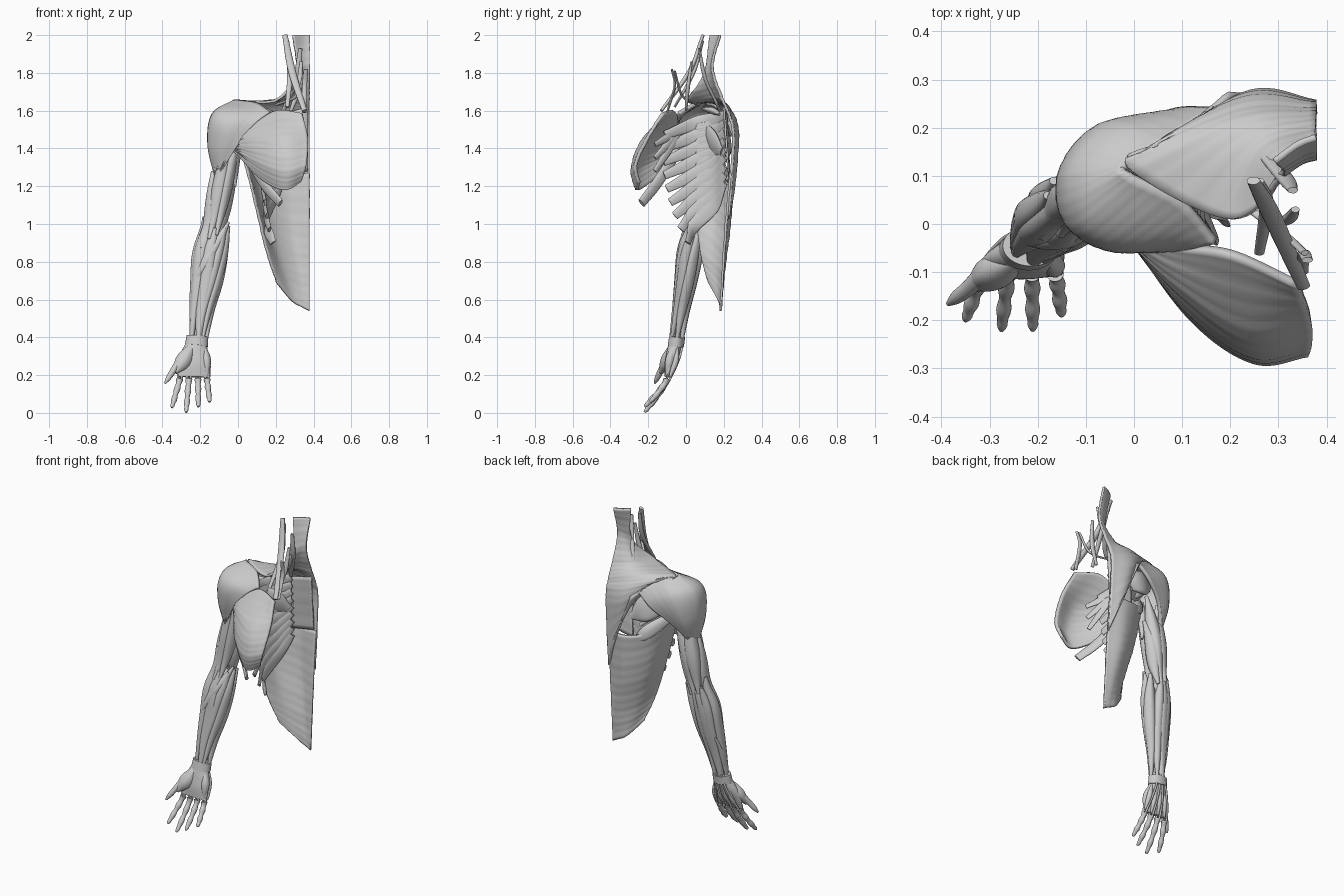
import bpy, bmesh, math
from mathutils import Vector


def spline(pts, n):
    """Catmull-Rom resampling of equal-length tuples, n steps per span."""
    pts = [tuple(p) for p in pts]
    ext = [tuple(2 * a - b for a, b in zip(pts[0], pts[1]))] + pts + \
          [tuple(2 * a - b for a, b in zip(pts[-1], pts[-2]))]
    out = []
    for i in range(1, len(ext) - 2):
        for k in range(n):
            t = k / n
            out.append(tuple(0.5 * (2 * b + (c - a) * t + (2 * a - 5 * b + 4 * c - d) * t * t
                                    + (3 * b - a - 3 * c + d) * t ** 3)
                             for a, b, c, d in zip(*ext[i - 1:i + 3])))
    return out + [pts[-1]]


def finish(name, bm):
    bmesh.ops.recalc_face_normals(bm, faces=bm.faces)
    me = bpy.data.meshes.new(name)
    bm.to_mesh(me)
    bm.free()
    ob = bpy.data.objects.new(name, me)
    bpy.context.collection.objects.link(ob)
    for p in me.polygons:
        p.use_smooth = True
    me.set_sharp_from_angle(angle=math.radians(50))
    return ob


def tube(name, path, wide=(1, 0, 0), ripple=0.03, seg=20):
    """Skin a dense path of (x, y, z, radius, thickness) with elliptical rings."""
    bm = bmesh.new()
    rings = []
    for i, p in enumerate(path):
        t = (Vector(path[min(i + 1, len(path) - 1)][:3]) - Vector(path[max(i - 1, 0)][:3])).normalized()
        w = Vector(wide)
        w = (w - t * w.dot(t)).normalized()
        d = t.cross(w)
        angles = [2 * math.pi * k / seg for k in range(seg)]
        rings.append([bm.verts.new(Vector(p[:3]) + (w * p[3] * math.cos(a) + d * p[-1] * math.sin(a))
                                   * (1 + ripple * math.cos(5 * a))) for a in angles])
    for a, b in zip(rings, rings[1:]):
        for k in range(seg):
            bm.faces.new((a[k], a[(k + 1) % seg], b[(k + 1) % seg], b[k]))
    bm.faces.new(rings[0])
    bm.faces.new(rings[-1])
    return finish(name, bm)


def belly(t, low=0.25, skew=1.0):
    """Spindle profile: thin tendon ends, thick middle."""
    return low + (1 - low) * math.sin(math.pi * t ** skew) ** 1.2 if 0 < t < 1 else low


def muscle(name, a, b, c, r, flat=1.0, wide=(1, 0, 0), low=0.35):
    """Spindle passing through three points."""
    s = spline([a, b, c], 12)
    tube(name, [(*p, r * belly(i / 24, low), r * flat * belly(i / 24, low)) for i, p in enumerate(s)], wide)


def sheet(name, fibres, thick=0.014, amp=0.001):
    """Broad muscle: each row is one fibre; rows are lofted, grooved and thickened."""
    cols = [spline(c, 14) for c in zip(*[spline(f, 9) for f in fibres])]
    bm = bmesh.new()
    g = [[bm.verts.new(p) for p in c] for c in cols]
    for a, b in zip(g, g[1:]):
        for k in range(len(a) - 1):
            bm.faces.new((a[k], a[k + 1], b[k + 1], b[k]))
    bm.normal_update()
    moves = [(v, v.normal * amp * (math.sin(k * 1.9) + 0.6 * math.sin(k * 0.8)))
             for c in g for k, v in enumerate(c)]
    for v, m in moves:
        v.co += m
    mod = finish(name, bm).modifiers.new("thickness", "SOLIDIFY")
    mod.thickness, mod.offset = thick, 0


# Broad back, chest and shoulder muscles
sheet("trapezius", [
    [(.378, .18, 2), (.34, .165, 2), (.292, .13, 2)],
    [(.378, .14, 1.83), (.345, .13, 1.82), (.305, .1, 1.8)],
    [(.378, .19, 1.67), (.27, .15, 1.68), (.2, .01, 1.655)],
    [(.378, .23, 1.57), (.22, .22, 1.62), (-.015, .12, 1.65)],
    [(.378, .25, 1.45), (.24, .27, 1.5), (.07, .17, 1.63)],
    [(.378, .225, 1.03), (.315, .258, 1.22), (.2, .27, 1.52)]])
sheet("latissimus", [
    [(.378, .235, 1.27), (.25, .25, 1.26), (.11, .19, 1.3), (.01, .06, 1.42)],
    [(.378, .21, .98), (.27, .23, 1), (.14, .165, 1.06), (.07, .04, 1.2)],
    [(.378, .195, .75), (.31, .2, .76), (.22, .16, .8), (.148, .075, .87)],
    [(.378, .183, .54), (.34, .183, .56), (.29, .175, .59), (.205, .12, .69)]], .012)
sheet("pectoral", [
    [(.34, -.125, 1.585), (.2, -.06, 1.595), (.07, -.045, 1.51), (-.02, -.02, 1.44)],
    [(.368, -.2, 1.46), (.24, -.225, 1.44), (.095, -.13, 1.45), (-.02, -.015, 1.42)],
    [(.362, -.265, 1.32), (.25, -.28, 1.29), (.12, -.19, 1.33), (-.02, 0, 1.4)],
    [(.33, -.25, 1.22), (.24, -.255, 1.18), (.11, -.155, 1.25), (-.02, .01, 1.39)]], .018)
deltoid = [
    [(.17, -.035, 1.59), (.08, -.048, 1.52), (0, -.042, 1.42)],
    [(.1, .05, 1.635), (-.03, -.04, 1.555), (-.08, -.03, 1.42)],
    [(0, .1, 1.65), (-.112, .01, 1.575), (-.142, .02, 1.42)],
    [(-.015, .12, 1.645), (-.127, .11, 1.575), (-.148, .1, 1.42)],
    [(.05, .16, 1.63), (-.05, .2, 1.555), (-.1, .17, 1.41)],
    [(.17, .235, 1.55), (.08, .23, 1.47), (-.03, .18, 1.38)]]
sheet("deltoid", [f + [(-.112, .02 + .016 * i, 1.24)] for i, f in enumerate(deltoid)], .02, .0004)
sheet("rhomboid", [[(.37, .2, 1.62), (.22, .215, 1.58)], [(.37, .225, 1.28), (.21, .23, 1.25)]], .01)

# Serratus: a curved base sheet on the ribs with nine slips running to staggered tips
slips = []
for i in range(9):
    t = i / 8
    x, y, z = .14 + .15 * (t - .45) ** 2, -.12 + .2 * (t - .2) ** 2, 1.47 - .57 * t
    slips.append([(.23, .205, 1.58 - .36 * t), (.145 + .03 * t, .15, 1.55 - .45 * t),
                  (.1 + .05 * t, .05, 1.53 - .53 * t), (x, y, z)])
    tube(f"serratus_slip_{i + 1}", [(*p, .016 + .024 * belly(k / 24), .008)
                                    for k, p in enumerate(spline(slips[-1], 8))], (0, 0, 1))
sheet("serratus_base", [s[:3] for s in slips], .008)

# Deep shoulder muscles
up = (0, -.2, 1)
muscle("infraspinatus", (.22, .225, 1.38), (.12, .205, 1.45), (-.02, .12, 1.55), .075, .35, up)
muscle("subscapularis", (.22, .19, 1.38), (.13, .135, 1.44), (-.02, .06, 1.53), .075, .3, up)
muscle("supraspinatus", (.2, .18, 1.58), (.12, .14, 1.6), (0, .09, 1.61), .03, .6)
muscle("teres_major", (.2, .225, 1.23), (.12, .185, 1.3), (0, .06, 1.41), .04, .5, up)
muscle("teres_minor", (.17, .215, 1.33), (.09, .18, 1.42), (-.01, .13, 1.51), .025, .5, up)
muscle("chest_strap", (.03, -.04, 1.39), (.13, -.15, 1.22), (.225, -.235, 1.11), .03, .4, up, .85)
for i in range(3):
    muscle(f"small_chest_slip_{i + 1}", (.1, 0, 1.54), (.15, -.08, 1.47 - .03 * i),
           (.22 - .01 * i, -.165, 1.42 - .07 * i), .022, .4, (0, 0, 1), .6)

# Neck straps
muscle("neck_side_strap", (.248, .09, 2), (.285, .02, 1.81), (.352, -.13, 1.6), .02, .6, low=.7)
muscle("neck_collar_strap", (.26, .09, 1.97), (.275, .04, 1.8), (.26, -.06, 1.62), .015, .6, low=.7)
muscle("throat_strap", (.36, -.075, 1.82), (.352, -.06, 1.73), (.35, -.1, 1.59), .013, .5, low=.9)
muscle("throat_diagonal", (.355, -.06, 1.81), (.31, -.02, 1.68), (.2, .06, 1.63), .009, .7, low=.9)
muscle("scapula_lifter", (.33, .07, 1.93), (.31, .1, 1.78), (.24, .18, 1.6), .018, .6, low=.6)
muscle("scalene", (.335, .03, 1.86), (.32, .01, 1.72), (.28, 0, 1.6), .015, .7, low=.6)

# Arm: muscles lie around a limb axis of (x, y, z, half width, half depth), from shoulder to wrist
axis = spline([(-.02, .065, 1.52, .06, .065), (-.085, .065, 1.2, .077, .075), (-.117, .05, 1, .079, .064),
               (-.145, .022, .85, .098, .072), (-.165, 0, .7, .089, .062), (-.19, -.025, .55, .068, .049),
               (-.21, -.05, .38, .048, .04)], 12)


def arm_muscle(name, a0, a1, z0, z1, r, skew=1.0):
    """Spindle winding from angle a0 to a1 (0 inner, 90 back, 180 outer, 270 front)."""
    path = []
    for i in range(29):
        t = i / 28
        z = z0 + (z1 - z0) * t
        j = next((k for k, p in enumerate(axis) if k and p[2] <= z), len(axis) - 1)
        p, q = axis[j - 1], axis[j]
        f = (z - p[2]) / (q[2] - p[2])
        x, y, _, rx, ry = (u + (v - u) * f for u, v in zip(p, q))
        a, s = math.radians(a0 + (a1 - a0) * t), r * belly(t, .22, skew)
        path.append((x + (rx - s) * math.cos(a), y + (ry - s) * math.sin(a), z, s))
    tube(name, path)


arm_muscle("biceps_long", 250, 255, 1.47, .92, .042)
arm_muscle("biceps_short", 312, 280, 1.5, .94, .04)
arm_muscle("coracobrachialis", 330, 350, 1.5, 1.2, .028)
arm_muscle("brachialis", 185, 235, 1.28, .87, .046)
arm_muscle("triceps_long", 50, 85, 1.45, .93, .046)
arm_muscle("triceps_lateral", 140, 110, 1.42, .94, .046)
arm_muscle("triceps_medial", 15, 70, 1.3, .92, .043)
arm_muscle("brachioradialis", 222, 205, 1.12, .38, .04, .75)
arm_muscle("radial_extensor", 175, 180, 1.04, .38, .036, .7)
arm_muscle("finger_extensor", 130, 115, .98, .38, .038, .75)
arm_muscle("ulnar_extensor", 85, 60, .96, .38, .036, .75)
arm_muscle("ulnar_flexor", 30, 0, .98, .38, .037, .75)
arm_muscle("palm_flexor", -12, -60, .99, .38, .033, .7)
arm_muscle("radial_flexor", -45, -95, .98, .38, .036, .7)
arm_muscle("round_pronator", -25, -150, 1.01, .68, .032)
arm_muscle("deep_flexors", 270, 270, .98, .36, .052, .75)
arm_muscle("deep_extensors", 100, 120, .95, .36, .05, .75)
arm_muscle("thumb_abductor", 130, 215, .66, .36, .02)

# Wrist band, palm and thumb
tube("wrist_band", [(-.215, -.046, .405, .058, .042), (-.22, -.054, .355, .061, .043)], ripple=0, seg=32)
tube("palm", spline([(-.22, -.055, .37, .052, .036), (-.228, -.07, .31, .076, .035),
                     (-.235, -.087, .25, .088, .028), (-.237, -.1, .19, .087, .014)], 8), ripple=0, seg=32)
muscle("thumb_pad", (-.24, -.075, .36), (-.288, -.1, .28), (-.335, -.13, .215), .042, .8)
muscle("little_finger_pad", (-.18, -.07, .35), (-.168, -.085, .28), (-.165, -.1, .2), .024)
tube("thumb", spline([(-.3, -.09, .29, .022), (-.34, -.13, .228, .017),
                      (-.368, -.152, .185, .014), (-.386, -.166, .157, .005)], 8), ripple=0)
muscle("thumb_back_tendon", (-.25, -.025, .41), (-.305, -.078, .295), (-.37, -.145, .18), .006)

# Fingers with knuckle swellings, slot tendons, back tendons and muscles between the hand bones
for i, (tx, ty, tz) in enumerate([(-.35, -.2, .028), (-.275, -.22, .003), (-.21, -.22, .032), (-.15, -.19, .058)]):
    bx, n = -.308 + .048 * i, f"finger_{i + 1}"
    hx = -.215 + (bx + .235) * .25

    def at(t, lift=0):
        return (bx + (tx - bx) * t, -.102 + (ty + .102) * t ** 1.25 + lift, .178 + (tz - .178) * t)
    tube(n, [(*at(k / 24), (.0165 - .004 * k / 24 + .002 * math.cos(k * .75)) * min(1, .4 + (24 - k) / 3))
             for k in range(25)], ripple=0)
    for s in (-.01, .01):
        tube(n + "_slot_tendon", [(bx + s, -.1, .205, .006), (bx + s, -.102, .165, .006)], seg=8)
    back = [(hx, -.013, .41), ((hx + bx) / 2, -.032, .3), (bx, -.074, .2), at(.2, .012), at(.5, .01)]
    tube(n + "_back_tendon", [(*p, .006) for p in spline(back, 6)], seg=10)
    muscle(n + "_side_muscle", ((hx + bx) / 2 + .012, -.045, .34), (bx * .7 + hx * .3 + .012, -.056, .27),
           (bx + .012, -.085, .19), .016)
